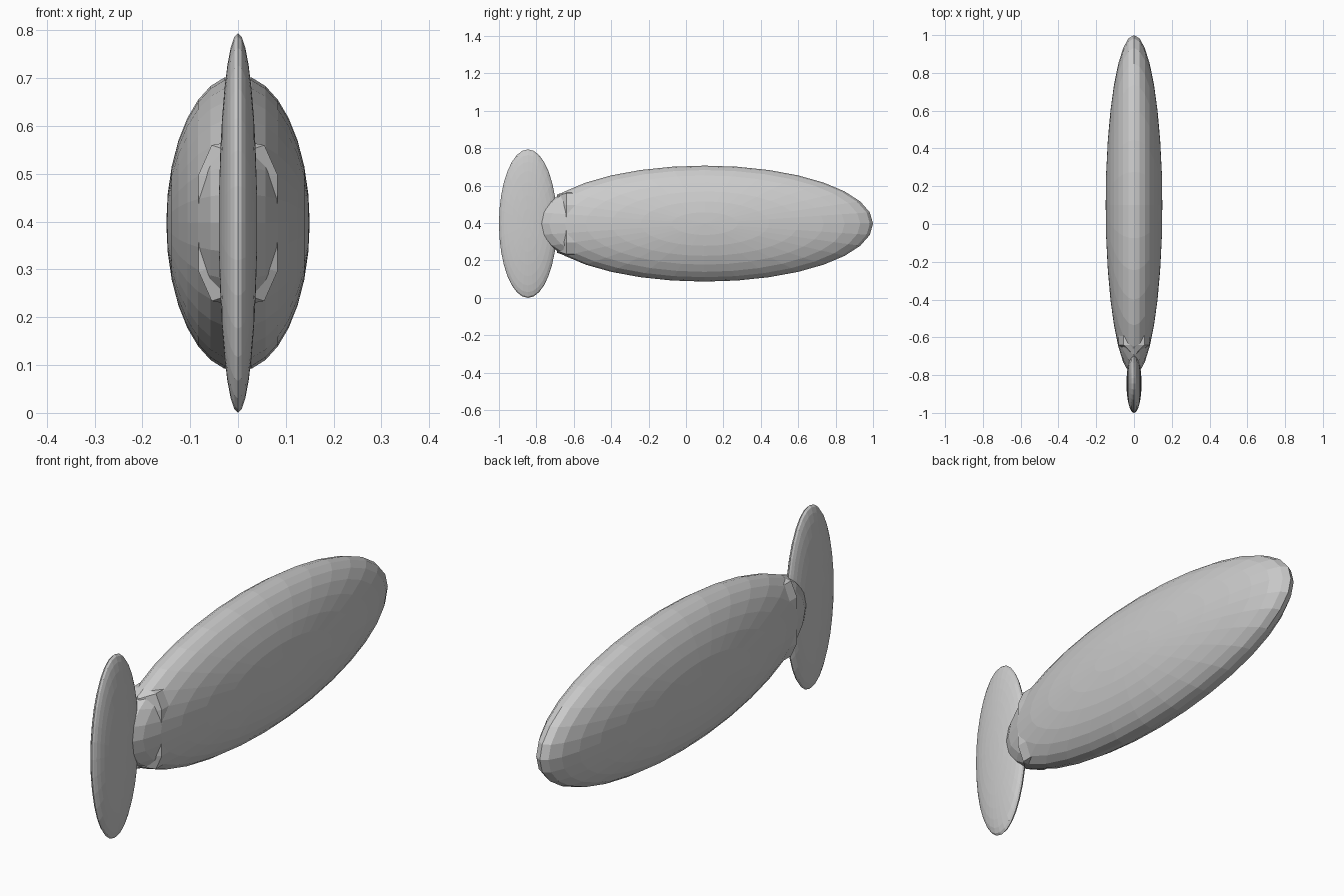
import bpy
import bmesh
from math import pi
from mathutils import Matrix, Vector

cube = bpy.data.objects.get("Cube")
if cube:
    bpy.data.objects.remove(cube, do_unlink=True)

MID_Z = 0.397


def add_object(name, bm):
    bmesh.ops.recalc_face_normals(bm, faces=bm.faces)
    mesh = bpy.data.meshes.new(name)
    bm.to_mesh(mesh)
    bm.free()
    obj = bpy.data.objects.new(name, mesh)
    bpy.context.collection.objects.link(obj)
    return obj


def ellipsoid(name, y, radii):
    """Flat-shaded sphere with its poles on the x axis, stretched to radii."""
    bm = bmesh.new()
    bmesh.ops.create_uvsphere(bm, u_segments=32, v_segments=16, radius=1)
    matrix = (Matrix.Translation((0, y, MID_Z))
              @ Matrix.Diagonal((*radii, 1))
              @ Matrix.Rotation(pi / 2, 4, 'Y'))
    bm.transform(matrix)
    return add_object(name, bm)


# Long flattened body and upright tail fin
ellipsoid("body", 0.1, (0.15, 0.9, 0.31))
ellipsoid("tail_fin", -0.845, (0.04, 0.155, MID_Z))

# Tail root: a faceted collar that narrows to a vertical edge at the fin
quarter = [(0.083, 0.05), (0.083, 0.1), (0.055, 0.163), (0, 0.173)]
half = [(x, -z) for x, z in reversed(quarter)] + quarter
outline = half + [(-x, z) for x, z in reversed(half[1:-1])]

bm = bmesh.new()
rings = []
for y, scale_x, scale_z in [(-0.5, 1, 1), (-0.64, 1, 1), (-0.69, 0.12, 0.9)]:
    rings.append([bm.verts.new(Vector((x * scale_x, y, MID_Z + z * scale_z)))
                  for x, z in outline])
for a, b in zip(rings, rings[1:]):
    for i in range(len(outline)):
        j = (i + 1) % len(outline)
        bm.faces.new((a[i], a[j], b[j], b[i]))
bm.faces.new(rings[0])
bm.faces.new(rings[-1])
add_object("tail_root", bm)
